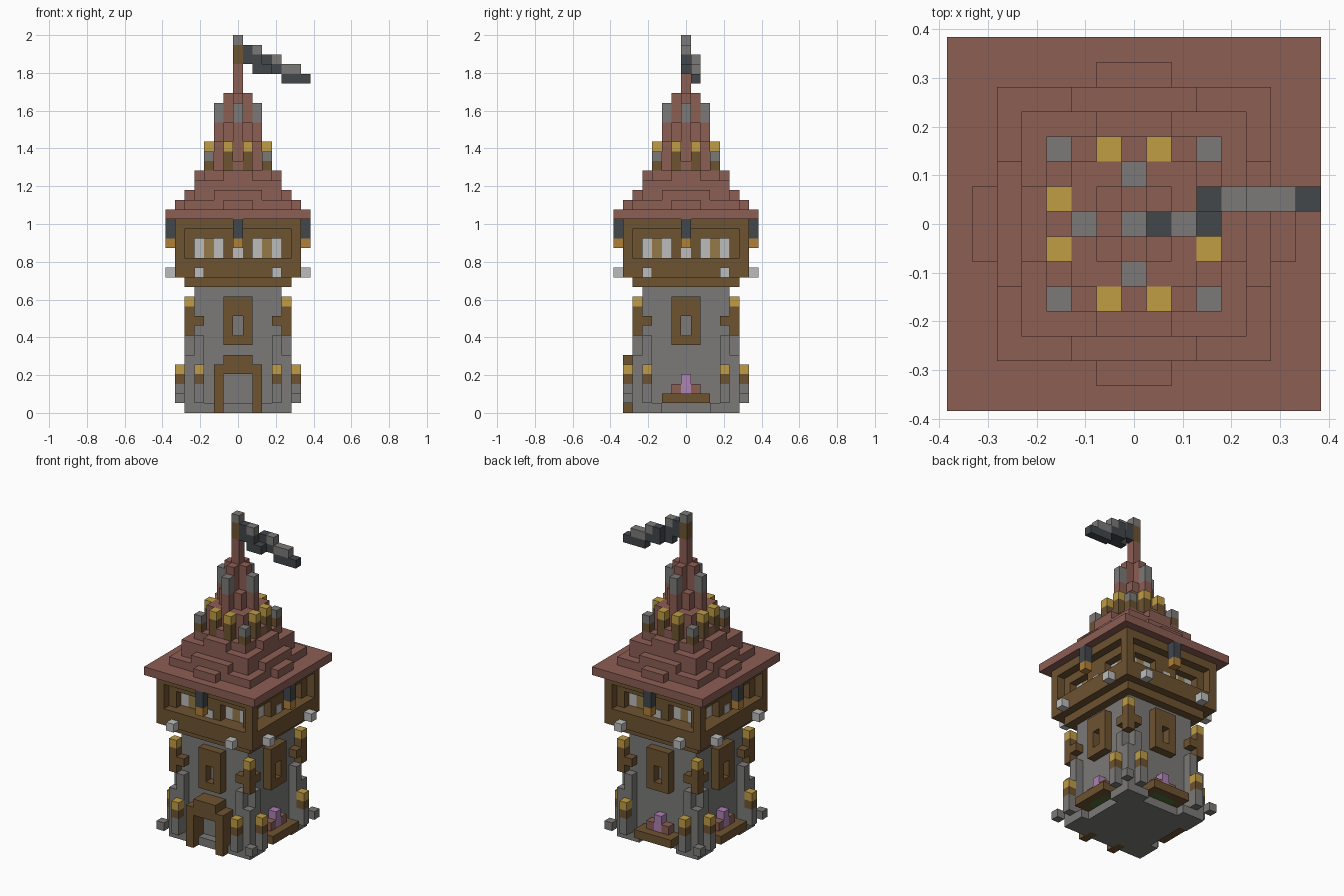
import bpy
import bmesh
import math
from mathutils import Matrix, Vector

cube = bpy.data.objects.get("Cube")
if cube:
    bpy.data.objects.remove(cube, do_unlink=True)

UNIT = 2 / 39          # edge of one building block
ALL_SIDES = (0, 1, 2, 3)
FRONT = (0,)
NOT_FRONT = (1, 2, 3)


def colour(name, hex_code):
    """Flat material from a screen colour, stored as linear values."""
    rgb = [int(hex_code[n:n + 2], 16) / 255 for n in (0, 2, 4)]
    linear = [((c + 0.055) / 1.055) ** 2.4 for c in rgb] + [1]
    mat = bpy.data.materials.new(name)
    mat.use_nodes = True
    mat.diffuse_color = linear
    mat.node_tree.nodes["Principled BSDF"].inputs["Base Color"].default_value = linear
    return mat


stone = colour("stone grey", "7b7a78")
wood = colour("dark wood", "6e5331")
roof_red = colour("roof red", "8c5e54")
gold = colour("lantern gold", "c09d45")
slate = colour("dark slate", "42474b")
amber = colour("amber", "b08038")
white = colour("pale white", "bcbcbc")
tan = colour("window tan", "957a48")
pink = colour("flower pink", "ac82b2")
green = colour("leaf green", "4f7038")


def block(across, depth, height):
    """Block range on the front side; each range is (first, last) block."""
    return across, (-depth[1], -depth[0]), height


def square(radius, low, high):
    """Centred square layer of blocks."""
    return (-radius, radius), (-radius, radius), (low, high)


def plate(across, depth, height):
    """Thin plate lying on the outside of the blocks at this depth."""
    return block(across, (depth + 0.9, depth + 0.1), height)


def part(name, mat, boxes, sides=FRONT):
    bm = bmesh.new()
    for side in sides:
        turn = Matrix.Rotation(side * math.pi / 2, 4, "Z")
        for ranges in boxes:
            low = Vector([min(r) if r[0] <= r[1] else r[0] for r in ranges])
            high = Vector([max(r) if r[0] <= r[1] else r[1] for r in ranges])
            centre = (low + high) / 2 + Vector((0, 0, 0.5))
            size = high - low + Vector((1, 1, 1))
            matrix = turn @ Matrix.Translation(centre * UNIT) @ Matrix.Diagonal((*(size * UNIT), 1))
            bmesh.ops.create_cube(bm, size=1, matrix=matrix)
    mesh = bpy.data.meshes.new(name)
    bm.to_mesh(mesh)
    bm.free()
    mesh.materials.append(mat)
    obj = bpy.data.objects.new(name, mesh)
    bpy.context.collection.objects.link(obj)
    return obj


def one(n):
    return n, n


def pair(n, depth, height):
    """The same block left and right of the middle."""
    return [block(one(s * n), depth, height) for s in (-1, 1)]


# Stone shaft with corner buttresses and loose stones
part("tower_shaft", stone, [square(4, 0, 12)])
part("corner_buttresses", stone,
     [block(one(5), one(5), (0, 5))] + pair(4, one(5), (0, 7)), ALL_SIDES)
part("footing_stones", stone, pair(3, one(5), one(0)), ALL_SIDES)
part("corner_stones", stone, [block(one(6), one(6), one(1))], ALL_SIDES)

# Low lanterns on stone posts
part("lantern_posts", stone, pair(4, one(6), (1, 2)), ALL_SIDES)
part("lantern_holders", wood, pair(4, one(6), one(3)), ALL_SIDES)
part("lantern_lights", gold, pair(4, one(6), one(4)), ALL_SIDES)

# High lanterns on the corners
part("corner_brackets", wood,
     [block(one(5), one(5), (8, 10))] + pair(4, one(5), one(9)), ALL_SIDES)
part("corner_lights", gold, [block(one(5), one(5), one(11))], ALL_SIDES)

# Doorway
part("door_frame", wood,
     pair(2, (5, 6), (0, 4)) + [block((-1, 1), (5, 6), (4, 5))])
part("door_step", stone, [block((-1, 1), one(5), one(0))])

# Flower beds on the other sides
part("bed_boards", wood,
     pair(2, one(5), one(1)) + [block((-2, 2), one(6), one(1))], NOT_FRONT)
part("bed_leaves", green, [block((-1, 1), one(5), one(1))], NOT_FRONT)
part("bed_tall_flower", pink, [block(one(0), one(5), (2, 3))], NOT_FRONT)
part("bed_side_flowers", roof_red, pair(1, one(5), one(2)), NOT_FRONT)

# Shaft window frames
part("shaft_window_frames", wood,
     pair(1, one(5), (7, 11))
     + [block(one(0), one(5), one(7)), block(one(0), one(5), (10, 11))], ALL_SIDES)

# Overhanging timber room
part("room_floor", wood, [square(5, 13, 13), square(6, 14, 15)])
part("room_core", wood, [square(4, 16, 17)])
part("room_wall", wood,
     [block(one(5), one(5), (16, 17)), block((-1, 1), one(5), (16, 17))], ALL_SIDES)
part("room_top", wood, [square(5, 18, 18), square(6, 19, 19)])
part("room_corner_posts", wood, [block(one(6), one(6), (16, 18))], ALL_SIDES)
part("room_panes", white,
     [plate(one(s * n), 4, (16, 17)) for s in (-1, 1) for n in (2, 4)], ALL_SIDES)
part("room_pane_bars", tan, [plate(one(s), 4, (16, 17)) for s in (-3, 3)], ALL_SIDES)
part("room_small_window", white, [plate(one(0), 5, one(16))], ALL_SIDES)
part("beam_ends", white, pair(4, one(7), one(14)), ALL_SIDES)
part("eave_brackets", slate, [block(one(0), one(7), (18, 19))], ALL_SIDES)
part("eave_lamps", amber, [block(one(0), one(7), one(17))], ALL_SIDES)

# Stepped roof: (radius, first layer, last layer)
steps = [(7, 20, 20), (5, 21, 21), (4, 22, 23), (3, 24, 24), (2, 25, 27), (1, 28, 29)]
part("roof_steps", roof_red, [square(*step) for step in steps])
part("roof_ribs", roof_red, [
    block((-1, 1), one(6), one(21)),
    block((-2, 2), one(5), one(22)),
    block((-1, 1), one(4), one(24)),
    block(one(0), one(3), one(25)),
    block(one(0), one(2), (28, 29)),
    block(one(0), one(1), (30, 32)),
], ALL_SIDES)

# Roof ornaments
part("ornament_bases", wood,
     [block(one(3), one(3), one(25))] + pair(1, one(3), (25, 26)), ALL_SIDES)
part("ornament_stones", stone,
     [block(one(3), one(3), one(26)), block(one(0), one(2), (30, 31))], ALL_SIDES)
part("ornament_lights", gold, pair(1, one(3), one(27)), ALL_SIDES)

# Flagpole
part("flagpole", roof_red, [square(0, 30, 35)])
part("flagpole_top", wood, [square(0, 36, 37)])
part("flagpole_tip", stone, [square(0, 38, 38)])

# Waving flag, stepping down and back
part("flag_dark", slate, [
    block(one(1), one(0), (36, 37)),
    block(one(2), one(0), (35, 36)),
    block(one(3), one(0), one(35)),
    block(one(3), one(-1), (35, 36)),
    block(one(4), one(-1), one(35)),
    block((5, 7), one(-1), one(34)),
])
part("flag_light", stone, [
    block(one(2), one(0), one(37)),
    block(one(4), one(-1), one(36)),
    block((5, 6), one(-1), one(35)),
])
